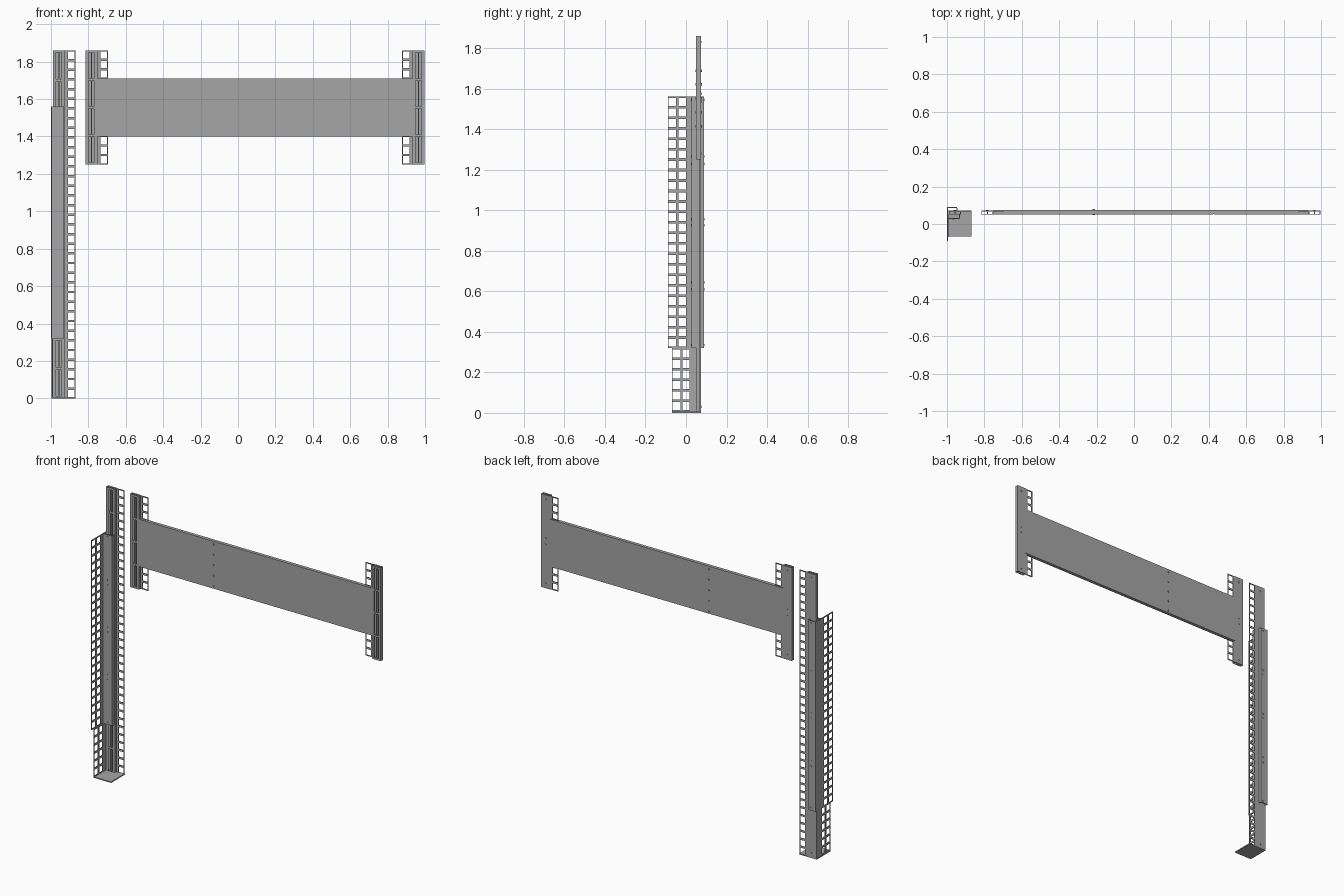
import bpy, bmesh
from mathutils import Matrix, Vector

if "Cube" in bpy.data.objects:
    bpy.data.objects.remove(bpy.data.objects["Cube"])

steel = bpy.data.materials.new("grey_steel")
steel.diffuse_color = (0.38, 0.38, 0.38, 1)
steel.use_nodes = True
steel.node_tree.nodes["Principled BSDF"].inputs["Base Color"].default_value = steel.diffuse_color
PITCH = 1.86 / 36   # spacing of the square perforations
BAR = 0.013         # web left between two holes


def finish(name, bm):
    me = bpy.data.meshes.new(name)
    bmesh.ops.recalc_face_normals(bm, faces=bm.faces)
    bm.to_mesh(me)
    bm.free()
    me.materials.append(steel)
    ob = bpy.data.objects.new(name, me)
    bpy.context.collection.objects.link(ob)
    return ob


def build(name, boxes):
    """One object from boxes given as (x0, x1, y0, y1, z0, z1)."""
    bm = bmesh.new()
    for x0, x1, y0, y1, z0, z1 in boxes:
        size = Vector((abs(x1 - x0), abs(y1 - y0), abs(z1 - z0)))
        mid = Vector((x0 + x1, y0 + y1, z0 + z1)) / 2
        bmesh.ops.create_cube(bm, size=1, matrix=Matrix.Translation(mid) @ Matrix.Diagonal(size).to_4x4())
    return finish(name, bm)


def grid(u_bars, z0, z1):
    """Rectangles (u0, u1, z0, z1) of a perforated sheet: full-height strips plus rungs."""
    rects = [(a, b, z0, z1) for a, b in u_bars]
    rows = round((z1 - z0) / PITCH)
    step = (z1 - z0) / rows
    for (_, a), (b, _) in zip(u_bars, u_bars[1:]):
        for i in range(rows + 1):
            zc = z0 + i * step
            rects.append((a, b, max(z0, zc - BAR / 2), min(z1, zc + BAR / 2)))
    return rects


def bolts(name, points, y0, y1, r=0.006):
    bm = bmesh.new()
    for x, z in points:
        m = Matrix.Translation((x, (y0 + y1) / 2, z)) @ Matrix.Rotation(1.5708, 4, 'X')
        bmesh.ops.create_cone(bm, cap_ends=True, segments=12, radius1=r, radius2=r,
                              depth=abs(y1 - y0), matrix=m)
    finish(name, bm)


def slotted_rail(name, x0, s, z0, z1):
    """Lipped channel open to the front with a perforated flange; s = +1 / -1 sets its direction."""
    X = lambda u: x0 + s * u
    b = [(X(0), X(0.064), 0.068, 0.073, z0, z1),          # back web
         (X(0), X(0.004), 0.050, 0.068, z0, z1),          # side walls
         (X(0.060), X(0.064), 0.050, 0.068, z0, z1),
         (X(0.004), X(0.017), 0.050, 0.053, z0, z1),      # front lips
         (X(0.047), X(0.060), 0.050, 0.053, z0, z1),
         (X(0.029), X(0.035), 0.050, 0.068, z0, z1)]      # middle rib
    n = round((z1 - z0) / (PITCH * 3))
    for i in range(n + 1):                                # rungs
        zc = z0 + 0.006 + i * (z1 - z0 - 0.012) / n
        b.append((X(0.017), X(0.047), 0.050, 0.053, zc - 0.006, zc + 0.006))
    for u0, u1, a, c in grid([(0.064, 0.080), (0.115, 0.120)], z0, z1):
        b.append((X(u0), X(u1), 0.066, 0.070, a, c))      # perforated flange
    build(name, b)
    mid = (z0 + z1) / 2
    bolts(name + "_bolts", [(X(0.032), z) for z in (z0 + 0.03, mid - 0.02, mid + 0.02, z1 - 0.03)],
          0.072, 0.076)


# Upright post and the two end rails of the beam
slotted_rail("post_rail", -0.990, 1, 0.0, 1.86)
slotted_rail("left_beam_rail", -0.816, 1, 1.25, 1.86)
slotted_rail("right_beam_rail", 0.997, -1, 1.25, 1.86)

# Foot: base plate and short perforated side flange
foot = [(-0.997, -0.87, -0.068, 0.073, 0.0, 0.007),
        (-0.996, -0.990, 0.02, 0.073, 0.007, 0.32)]
foot += [(-0.996, -0.991, u0, u1, a, c) for u0, u1, a, c in
         grid([(-0.070, -0.066), (-0.028, -0.017), (0.018, 0.021)], 0.007, 0.32)]
build("foot", foot)

# Outer sleeve wrapped round the post, with its wide perforated wing
Z0, Z1 = 0.32, 1.56
sleeve = [(-1.0, -0.995, 0.020, 0.090, Z0, Z1),
          (-0.995, -0.945, 0.085, 0.090, Z0, Z1),
          (-0.950, -0.945, 0.073, 0.085, Z0, Z1),
          (-0.995, -0.930, 0.028, 0.033, Z0, Z1),
          (-0.935, -0.930, 0.033, 0.050, Z0, Z1)]
sleeve += [(-1.0, -0.995, u0, u1, a, c) for u0, u1, a, c in
           grid([(-0.090, -0.086), (-0.049, -0.038), (0.001, 0.020)], Z0, Z1)]
build("sleeve", sleeve)
pts = [(-0.965, z) for z in (0.335, 0.61, 0.645, 0.925, 0.955, 1.23, 1.265, 1.545)]
bolts("sleeve_front_bolts", pts, 0.025, 0.029)
bolts("sleeve_back_bolts", pts, 0.089, 0.092)

# Cross beam: core with two front skins meeting at a seam, and one row of bolts
build("beam", [(-0.752, 0.933, 0.054, 0.074, 1.40, 1.71),
               (-0.752, 0.422, 0.052, 0.054, 1.40, 1.71),
               (0.427, 0.933, 0.052, 0.054, 1.40, 1.71)])
bolts("beam_bolts", [(-0.215, 1.415 + i * 0.0685) for i in range(5)], 0.047, 0.079)
